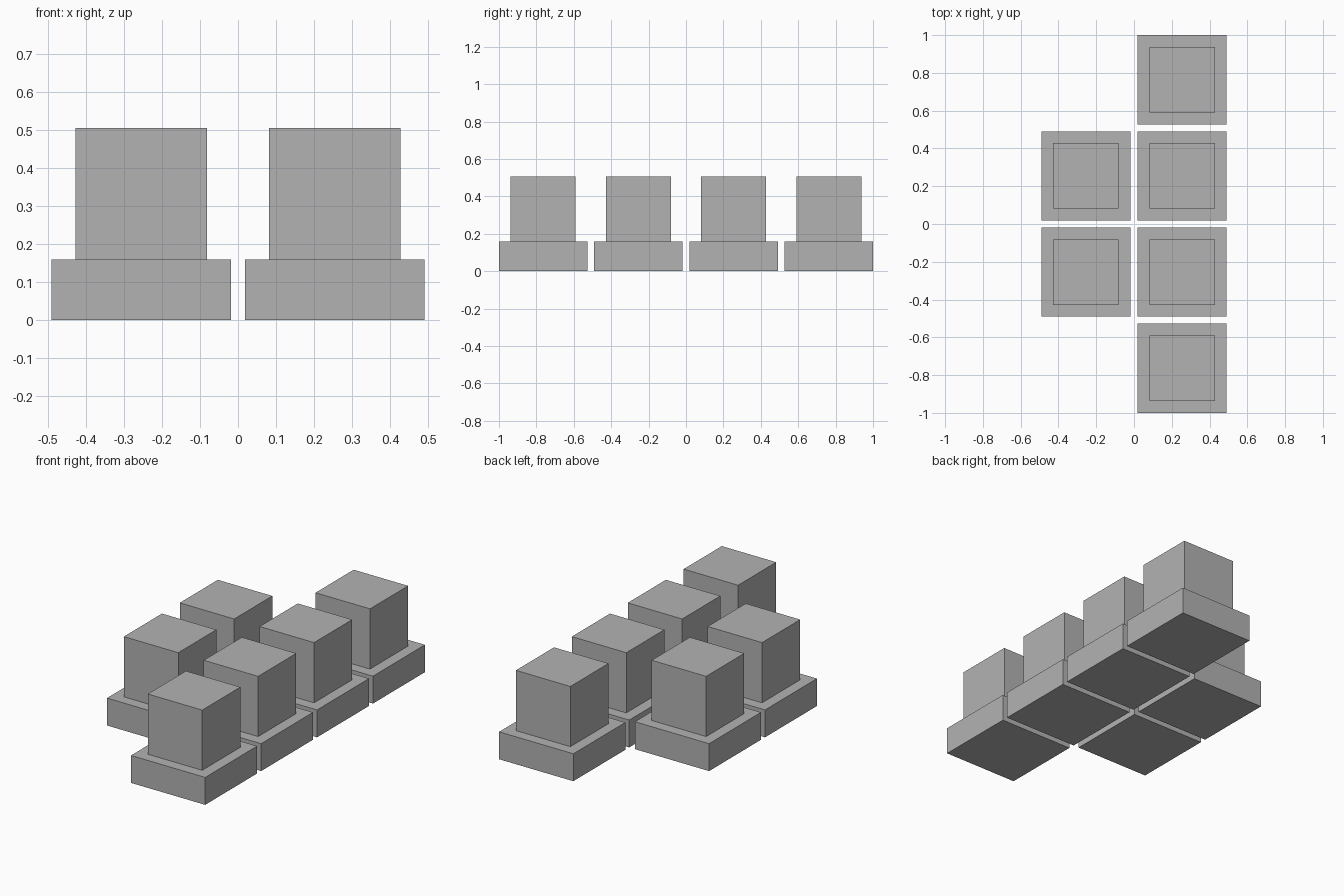
import bpy

default = bpy.data.objects.get("Cube")
if default:
    bpy.data.objects.remove(default, do_unlink=True)

grey = bpy.data.materials.new("plain_grey")
grey.use_nodes = True
colour = (0.45, 0.45, 0.45, 1)
grey.diffuse_color = colour
grey.node_tree.nodes["Principled BSDF"].inputs["Base Color"].default_value = colour

PITCH = 0.509
BASE_WIDTH, BASE_HEIGHT = 0.473, 0.158
BLOCK_SIZE = 0.347


def box(name, x, y, bottom, width, height):
    """Square box resting at the given height."""
    bpy.ops.mesh.primitive_cube_add(size=1, location=(x, y, bottom + height / 2))
    obj = bpy.context.object
    obj.name = name
    obj.scale = (width, width, height)
    bpy.ops.object.transform_apply(location=False, rotation=False, scale=True)
    obj.data.materials.append(grey)


def pedestal(side, number, x, y):
    """Low square base with a cube centred on top."""
    box(f"{side}_base_{number}", x, y, 0, BASE_WIDTH, BASE_HEIGHT)
    box(f"{side}_block_{number}", x, y, BASE_HEIGHT, BLOCK_SIZE, BLOCK_SIZE)


# Row of four on the left, row of two on the right, both centred along y
for side, sign, count in (("left", 1, 4), ("right", -1, 2)):
    for i in range(count):
        pedestal(side, i + 1, sign * PITCH / 2, (i - (count - 1) / 2) * PITCH)
